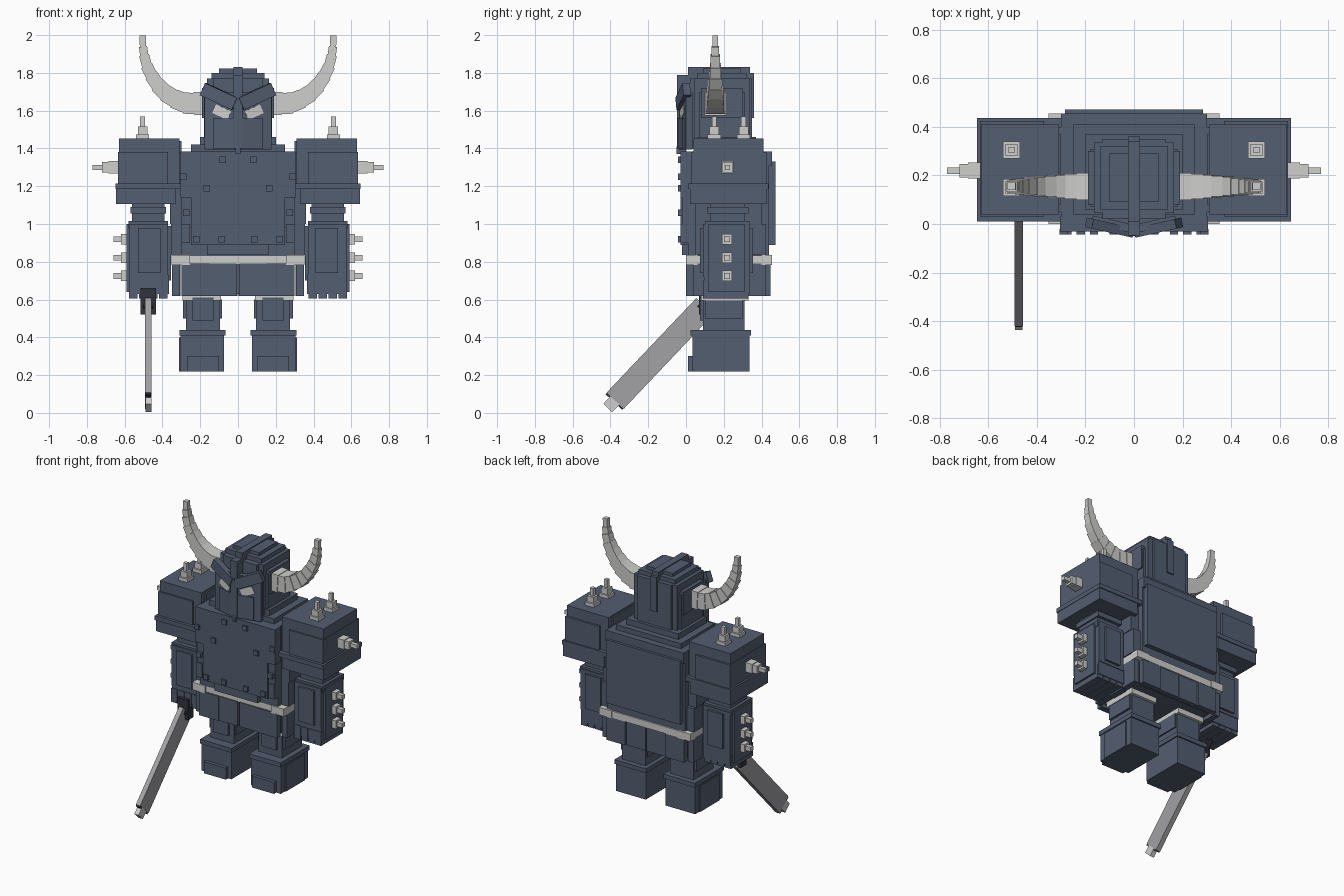
import bpy, bmesh, math
from mathutils import Matrix, Vector


def mat(name, rgb):
    m = bpy.data.materials.new(name)
    m.diffuse_color = (*rgb, 1)
    return m


STEEL = mat("blue steel", (0.088, 0.112, 0.165))
DARK = mat("dark steel", (0.03, 0.034, 0.045))
BONE = mat("pale bone", (0.62, 0.62, 0.61))
BLADE = mat("blade grey", (0.36, 0.36, 0.38))


def make(name, bm, material):
    bmesh.ops.recalc_face_normals(bm, faces=bm.faces)
    me = bpy.data.meshes.new(name)
    bm.to_mesh(me)
    bm.free()
    me.materials.append(material)
    ob = bpy.data.objects.new(name, me)
    bpy.context.collection.objects.link(ob)
    return ob


def boxes(name, spans, material=STEEL, sides=(1,)):
    """Boxes given as (x0, x1, y0, y1, z0, z1), repeated on each side."""
    for s in sides:
        bm = bmesh.new()
        for x0, x1, y0, y1, z0, z1 in spans:
            m = Matrix.Translation((s * (x0 + x1) / 2, (y0 + y1) / 2, (z0 + z1) / 2))
            m = m @ Matrix.Diagonal((x1 - x0, y1 - y0, z1 - z0, 1))
            bmesh.ops.create_cube(bm, size=1, matrix=m)
        make(name, bm, material)


def turned(name, loc, size, rot, material=STEEL):
    """One rotated box."""
    bm = bmesh.new()
    m = Matrix.Translation(loc) @ rot @ Matrix.Diagonal((*size, 1))
    bmesh.ops.create_cube(bm, size=1, matrix=m)
    make(name, bm, material)


def spike(name, base, axis, steps):
    """Stepped spike: stack of (width, length) blocks along an axis."""
    bm = bmesh.new()
    rot = Vector(axis).to_track_quat('Z', 'Y').to_matrix().to_4x4()
    d = 0
    for w, h in steps:
        m = Matrix.Translation(base) @ rot @ Matrix.Translation((0, 0, d + h / 2))
        bmesh.ops.create_cube(bm, size=1, matrix=m @ Matrix.Diagonal((w, w, h, 1)))
        d += h
    make(name, bm, BONE)


BOTH = (-1, 1)

# Torso: core, chest plates, back plate and collar
boxes("torso", [(-.30, .30, .01, .44, .83, 1.385), (-.355, .355, .05, .42, .835, 1.0),
                (-.36, .36, .05, .40, 1.0, 1.38)])
boxes("chest_plate", [(-.305, .305, -.03, .03, 1.14, 1.385), (-.30, .30, -.022, .03, .98, 1.15),
                      (-.25, .25, -.03, .03, .89, 1.14), (-.165, .165, -.022, .03, .835, .90)])
boxes("chest_side_strip", [(.255, .30, -.03, .03, .90, 1.0)], sides=BOTH)
boxes("back_plate", [(-.285, .285, .43, .473, .89, 1.33), (-.30, .30, .42, .455, 1.31, 1.385)])
boxes("collar", [(-.25, .25, .04, .41, 1.38, 1.42), (-.20, .20, .06, .37, 1.42, 1.46)])
rivets = [(.08, 1.34), (.29, 1.25), (.165, 1.19), (.275, 1.06), (.085, .92), (.22, .92)]
boxes("chest_rivet", [(x - .017, x + .017, -.043, -.02, z - .017, z + .017)
                      for x, z in rivets], sides=BOTH)

# Belt with corner blocks and hips
boxes("belt", [(-.35, .35, .01, .45, .785, .832)], BONE)
boxes("belt_corner", [(.255, .352, .0, .06, .783, .835), (.255, .352, .40, .455, .783, .835)],
      BONE, BOTH)
boxes("hips", [(-.29, .29, .06, .39, .63, .79)])

# Skirt plates around the hips
boxes("front_skirt", [(.008, .15, .005, .045, .62, .79), (.15, .30, .0, .04, .62, .79)],
      sides=BOTH)
boxes("back_skirt", [(.003, .15, .405, .44, .62, .79), (.155, .30, .41, .448, .62, .79)],
      sides=BOTH)
boxes("side_skirt", [(.31, .35, .04, .16, .62, .79), (.305, .345, .17, .29, .62, .79),
                     (.31, .35, .30, .42, .62, .79)], sides=BOTH)

# Legs and boots
boxes("upper_leg", [(.09, .295, .08, .33, .595, .635)], BONE, BOTH)
boxes("lower_leg", [(.095, .275, .09, .31, .42, .61), (.085, .29, .10, .30, .50, .60),
                    (.13, .24, .075, .12, .49, .61)], sides=BOTH)
boxes("boot", [(.075, .305, .035, .335, .22, .42), (.067, .31, .025, .345, .41, .44),
               (.10, .27, .01, .06, .22, .30), (.29, .312, .08, .29, .22, .40)], sides=BOTH)

# Shoulders: pauldron, flange and lower skirt
boxes("pauldron", [(.31, .63, .04, .41, 1.21, 1.452), (.37, .635, .03, .425, 1.21, 1.38),
                   (.30, .34, .08, .37, 1.2, 1.44)], sides=BOTH)
boxes("pauldron_flange", [(.30, .648, .01, .436, 1.185, 1.215), (.33, .645, .02, .43, 1.105, 1.19)],
      sides=BOTH)

# Arms and gauntlets
boxes("upper_arm", [(.39, .56, .13, .31, 1.0, 1.12), (.38, .57, .11, .33, 1.055, 1.09)],
      sides=BOTH)
boxes("gauntlet", [(.37, .575, .09, .34, .72, 1.0), (.37, .58, .10, .335, .975, 1.015),
                   (.41, .53, .075, .355, .74, .98), (.55, .59, .12, .31, .64, 1.0),
                   (.355, .38, .13, .30, .70, .99)], sides=BOTH)
boxes("hand", [(.365, .575, .095, .335, .63, .73)], sides=BOTH)
boxes("finger", [(.372 + i * .053, .418 + i * .053, .09, .33, .605, .70) for i in range(4)],
      sides=BOTH)

# Bone spikes on shoulders and gauntlets
for s in BOTH:
    for y in (.15, .305):
        spike("shoulder_top_spike", (s * .505, y, 1.45), (0, 0, 1),
              [(.07, .025), (.05, .04), (.025, .055)])
    spike("shoulder_side_spike", (s * .63, .22, 1.30), (s, 0, 0),
          [(.065, .055), (.055, .035), (.027, .05)])
    for z in (.92, .822, .725):
        spike("gauntlet_spike", (s * .575, .217, z), (s, 0, 0), [(.055, .045), (.03, .04)])

# Helmet: stepped dome
boxes("helmet", [(-.18, .18, .07, .31, 1.44, 1.70), (-.13, .13, .02, .35, 1.40, 1.77),
                 (-.165, .165, .045, .335, 1.40, 1.77), (-.19, .19, .08, .30, 1.56, 1.72),
                 (-.14, .14, .06, .32, 1.76, 1.80), (-.10, .10, .09, .29, 1.79, 1.823)])
boxes("helmet_crest", [(-.025, .025, .01, .34, 1.77, 1.83), (-.025, .025, .31, .36, 1.56, 1.80)])

# Face guard: nose ridge, angled cheeks and brows, slanted eyes
boxes("nose_ridge", [(-.025, .025, -.048, .03, 1.40, 1.79), (-.012, .012, -.05, 0, 1.37, 1.41)])
for s in BOTH:
    yaw = Matrix.Rotation(s * .22, 4, 'Z')
    tilt = yaw @ Matrix.Rotation(-s * .42, 4, 'Y')
    turned("face_plate", (s * .095, .0, 1.545), (.16, .035, .30), yaw)
    turned("cheek_plate", (s * .075, -.014, 1.48), (.11, .035, .16), yaw)
    turned("brow", (s * .10, -.015, 1.675), (.19, .04, .07), tilt)
    turned("eye", (s * .085, -.018, 1.592), (.09, .012, .05), tilt, BONE)

# Curved horns: tapering tilted blocks along a path
path = [(.17, 1.64), (.225, 1.637), (.28, 1.64), (.33, 1.66), (.38, 1.69), (.42, 1.73),
        (.455, 1.78), (.48, 1.83), (.495, 1.885), (.503, 1.94), (.505, 1.998)]
for s in BOTH:
    bm = bmesh.new()
    for i, (a, b) in enumerate(zip(path, path[1:])):
        a, b = Vector((s * a[0], .155, a[1])), Vector((s * b[0], .155, b[1]))
        w = .122 - .0098 * i
        extra = .018 if i < 8 else 0
        ang = math.atan2(b.x - a.x, b.z - a.z)
        m = Matrix.Translation((a + b) / 2) @ Matrix.Rotation(ang, 4, 'Y')
        bmesh.ops.create_cube(bm, size=1,
                              matrix=m @ Matrix.Diagonal((w, w * .92, (b - a).length + extra, 1)))
    make("horn", bm, BONE)

# Sword: hilt, long blade and chipped tip, sloping down and forward
SX = -.475
slope = Matrix.Rotation(math.radians(-43.5), 4, 'X')
boxes("sword_guard", [(SX - .04, SX + .04, .07, .13, .52, .66)], DARK)


def on_sword(along, across):
    return Vector((SX, .10, .565)) + slope.to_3x3() @ Vector((0, across, -along))


turned("sword_grip", on_sword(-.05, 0), (.05, .06, .16), slope, DARK)
turned("sword_blade", on_sword(.345, 0), (.034, .125, .69), slope, BLADE)
turned("sword_tip", on_sword(.70, -.002), (.032, .065, .09), slope, BONE)
for side in (-1, 1):
    turned("sword_tip_edge", on_sword(.68, side * .045), (.03, .03, .04), slope, DARK)
